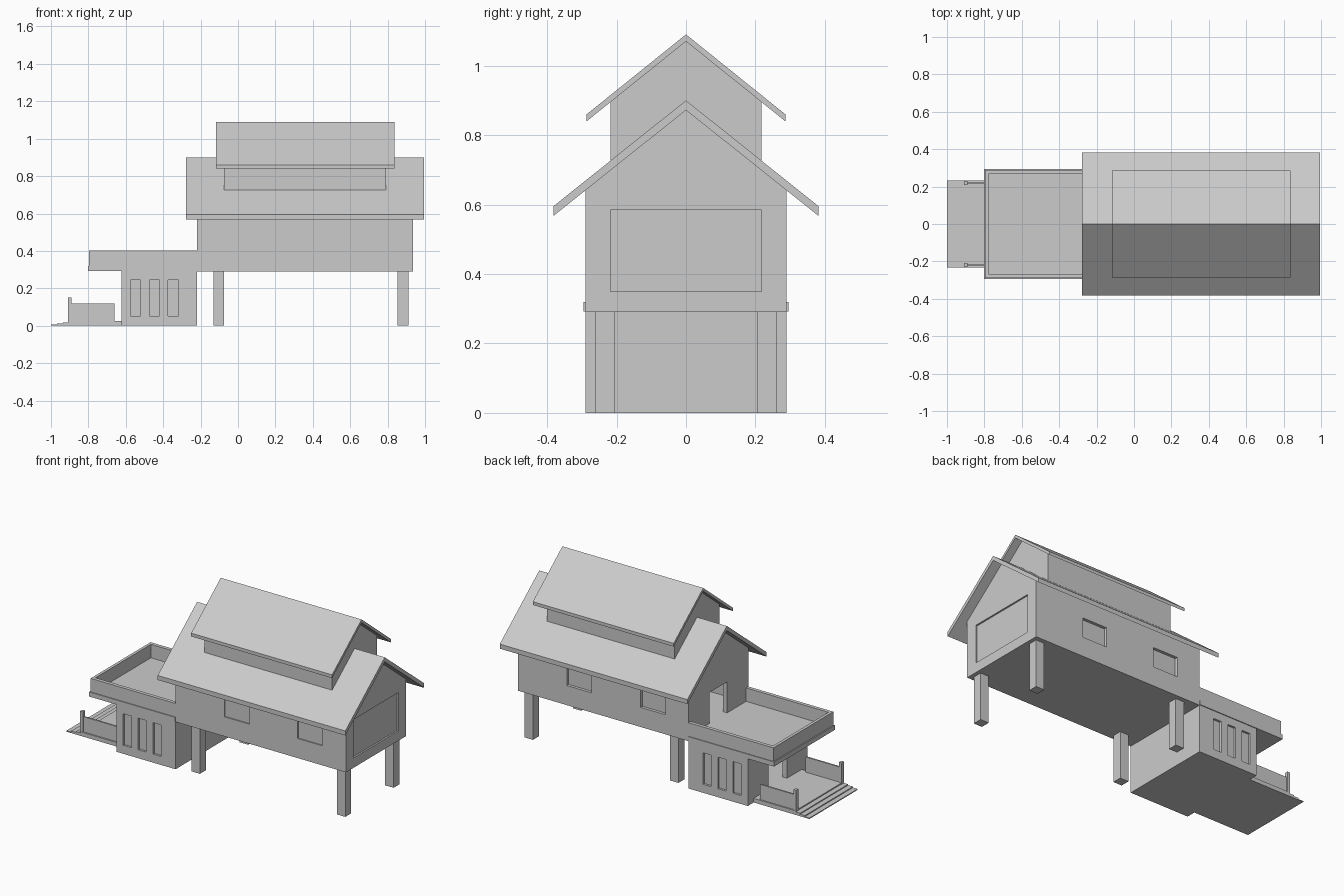
import bpy, bmesh

if "Cube" in bpy.data.objects:
    bpy.data.objects.remove(bpy.data.objects["Cube"])


def extrude_profile(name, pts, x0, x1):
    """Prism from a (y, z) profile swept along x."""
    bm = bmesh.new()
    face = bm.faces.new([bm.verts.new((x0, y, z)) for y, z in pts])
    moved = bmesh.ops.extrude_face_region(bm, geom=[face])["geom"]
    bmesh.ops.translate(bm, vec=(x1 - x0, 0, 0),
                        verts=[v for v in moved if isinstance(v, bmesh.types.BMVert)])
    bmesh.ops.recalc_face_normals(bm, faces=bm.faces)
    me = bpy.data.meshes.new(name)
    bm.to_mesh(me)
    bm.free()
    ob = bpy.data.objects.new(name, me)
    bpy.context.collection.objects.link(ob)
    return ob


def box(name, x0, x1, y0, y1, z0, z1):
    return extrude_profile(name, [(y0, z0), (y1, z0), (y1, z1), (y0, z1)], x0, x1)


def cut(target, cutters):
    bpy.context.view_layer.objects.active = target
    for c in cutters:
        m = target.modifiers.new("cut", 'BOOLEAN')
        m.operation = 'DIFFERENCE'
        m.solver = 'EXACT'
        m.object = c
        bpy.ops.object.modifier_apply(modifier=m.name)
        bpy.data.objects.remove(c)


def gable(half, z0, eave, ridge):
    return [(-half, z0), (half, z0), (half, eave), (0, ridge), (-half, eave)]


def roof(name, half, eave, ridge, thick, x0, x1):
    pts = [(-half, eave), (0, ridge), (half, eave),
           (half, eave - thick), (0, ridge - thick), (-half, eave - thick)]
    return extrude_profile(name, pts, x0, x1)


# Main raised house: hollow gabled shell with door, windows and end panel
house = extrude_profile("house_walls", gable(0.29, 0.29, 0.643, 0.875), -0.22, 0.935)
cutters = [
    extrude_profile("cut_room", gable(0.26, 0.32, 0.635, 0.845), -0.19, 0.905),
    box("cut_door", -0.25, -0.15, -0.085, 0.085, 0.32, 0.51),
    box("cut_panel", 0.925, 0.96, -0.217, 0.217, 0.35, 0.585),
]
for x in (0.11, 0.607):
    cutters.append(box("cut_front_window", x, x + 0.17, -0.32, -0.283, 0.41, 0.53))
for x in (-0.063, 0.437):
    cutters.append(box("cut_back_window", x, x + 0.168, 0.272, 0.32, 0.41, 0.53))
cut(house, cutters)
roof("main_roof", 0.382, 0.595, 0.90, 0.028, -0.277, 0.995)

# Raised upper storey straddling the ridge
extrude_profile("upper_walls", [(-0.217, 0.725), (0, 0.895), (0.217, 0.725),
                                (0.217, 0.897), (0, 1.071), (-0.217, 0.897)],
                -0.075, 0.79)
roof("upper_roof", 0.286, 0.86, 1.09, 0.02, -0.117, 0.838)

# Stilts
for x in (-0.132, 0.854):
    for s in (-1, 1):
        box("stilt", x, x + 0.057, min(s * 0.205, s * 0.262),
            max(s * 0.205, s * 0.262), 0, 0.295)

# Lower entrance room with slot windows on both sides
room = box("lower_room", -0.622, -0.22, -0.29, 0.29, 0, 0.292)
cutters = [box("cut_inside", -0.592, -0.25, -0.26, 0.26, 0.025, 0.28),
           box("cut_entrance", -0.66, -0.57, -0.09, 0.09, 0.025, 0.225)]
for x in (-0.575, -0.474, -0.373):
    for y in (-0.3, 0.277):
        cutters.append(box("cut_slot", x, x + 0.055, y, y + 0.023, 0.052, 0.245))
cut(room, cutters)

# Terrace slab and parapet
box("terrace_slab", -0.803, -0.22, -0.295, 0.295, 0.292, 0.32)
parapet = box("terrace_parapet", -0.796, -0.22, -0.29, 0.29, 0.315, 0.403)
cut(parapet, [box("cut_terrace", -0.778, -0.1, -0.268, 0.268, 0.3205, 0.5)])

# Porch platform with shallow steps
box("porch_platform", -0.905, -0.62, -0.233, 0.233, 0, 0.025)
for i in range(3):
    box("porch_step", -1 + i * 0.032, -0.9, -0.233, 0.233, 0, 0.006 * (i + 1))

# Porch rails and end posts
for s in (-1, 1):
    y = s * 0.22
    box("porch_rail", -0.895, -0.66, y - 0.005, y + 0.005, 0.02, 0.118)
    box("porch_post", -0.908, -0.89, y - 0.011, y + 0.011, 0.015, 0.15)
